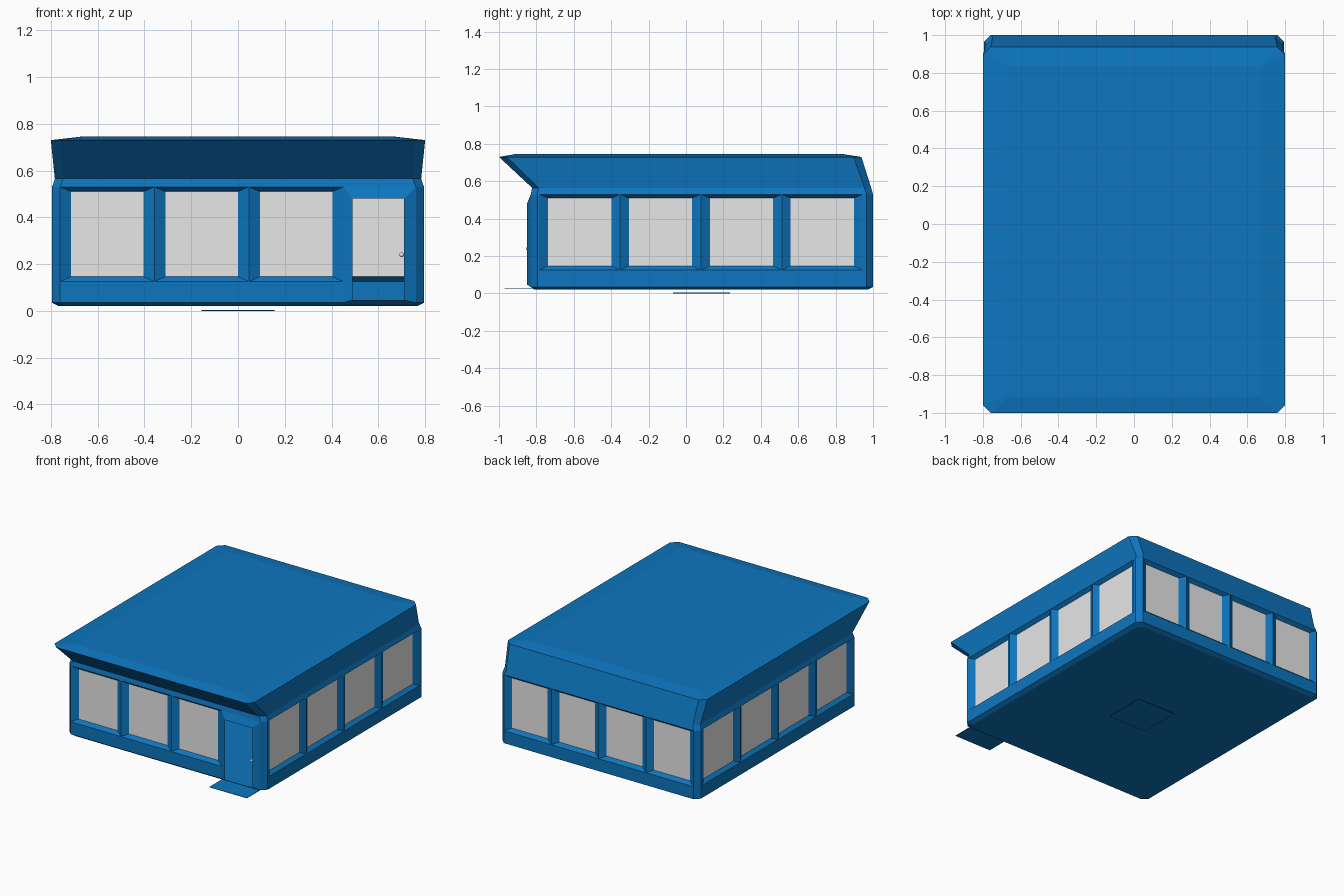
import bpy, bmesh
from mathutils import Vector

cube = bpy.data.objects.get("Cube")
if cube:
    bpy.data.objects.remove(cube, do_unlink=True)


def make_material(name, rgb):
    mat = bpy.data.materials.new(name)
    mat.use_nodes = True
    mat.diffuse_color = (*rgb, 1)
    mat.node_tree.nodes["Principled BSDF"].inputs["Base Color"].default_value = (*rgb, 1)
    return mat


BLUE = make_material("blue paint", (0.004, 0.18, 0.52))
GREY = make_material("pale grey glass", (0.8, 0.8, 0.8))


def finish(bm, name, mat):
    bmesh.ops.remove_doubles(bm, verts=bm.verts, dist=0.0005)
    mesh = bpy.data.meshes.new(name)
    bm.to_mesh(mesh)
    bm.free()
    mesh.materials.append(mat)
    obj = bpy.data.objects.new(name, mesh)
    bpy.context.scene.collection.objects.link(obj)
    return obj


def face(bm, points):
    return bm.faces.new([bm.verts.new(p) for p in points])


def ring(x, front, back, z, c=0.035):
    """Rectangle with cut corners, starting along the front edge."""
    return [Vector(p) for p in (
        (-x + c, front, z), (x - c, front, z), (x, front + c, z), (x, back - c, z),
        (x - c, back, z), (-x + c, back, z), (-x, back - c, z), (-x, front + c, z))]


def loft(bm, low, high, sides=range(8)):
    for i in sides:
        j = (i + 1) % 8
        face(bm, (low[i], low[j], high[j], high[i]))


HALF, FRONT, BACK = 0.795, -0.83, 1.0
BASE, SILL, HEAD = 0.035, 0.125, 0.53
under = ring(0.765, -0.81, 0.97, 0.02)
foot = ring(HALF, FRONT, BACK, BASE)
head = ring(HALF, FRONT, BACK, HEAD)
neck = ring(0.783, -0.823, 0.99, 0.565)
eave = ring(0.8, -1.0, 0.938, 0.73, 0.042)
crown = ring(0.67, -0.915, 0.84, 0.745, 0.01)

# Floor slab
bm = bmesh.new()
face(bm, reversed(under))
loft(bm, under, foot)
finish(bm, "floor_slab", BLUE)

# Flared roof with overhanging front
bm = bmesh.new()
loft(bm, head, neck)
loft(bm, neck, eave)
loft(bm, eave, crown)
face(bm, crown)
finish(bm, "roof", BLUE)

# Walls: corner strips first, then the four panelled sides
walls, glass = bmesh.new(), bmesh.new()
loft(walls, foot, head, (1, 3, 5, 7))


def frame_mapper(origin, along, out):
    """Map distance along a wall, height and outward offset to space."""
    o, a, n = Vector(origin), Vector(along), Vector(out)
    return lambda u, z, d=0: o + a * u + n * d + Vector((0, 0, z))


def rect(place, u0, u1, z0, z1, d=0):
    return [place(u0, z0, d), place(u1, z0, d), place(u1, z1, d), place(u0, z1, d)]


def bevel_frame(place, outer, inner, depth):
    a, b = rect(place, *outer), rect(place, *inner, depth)
    for i in range(4):
        j = (i + 1) % 4
        face(walls, (a[i], a[j], b[j], b[i]))
    return b


def window_wall(place, start, end, first, last, count):
    """Plain base strip with a row of recessed windows above it."""
    face(walls, rect(place, start, end, BASE, SILL))
    for u0, u1 in ((start, first), (last, end)):
        if u1 - u0 > 0.001:
            face(walls, rect(place, u0, u1, SILL, HEAD))
    step = (last - first) / count
    for k in range(count):
        u0, u1 = first + k * step, first + (k + 1) * step
        pane = bevel_frame(place, (u0, u1, SILL, HEAD),
                           (u0 + 0.047, u1 - 0.047, 0.147, 0.51), -0.025)
        face(glass, pane)


front = frame_mapper((0, FRONT, 0), (1, 0, 0), (0, -1, 0))
back = frame_mapper((0, BACK, 0), (-1, 0, 0), (0, 1, 0))
left = frame_mapper((HALF, 0, 0), (0, 1, 0), (1, 0, 0))
right = frame_mapper((-HALF, 0, 0), (0, -1, 0), (-1, 0, 0))
window_wall(front, -0.76, 0.45, -0.76, 0.45, 3)
window_wall(back, -0.76, 0.76, -0.76, 0.76, 4)
window_wall(left, -0.795, 0.965, -0.785, 0.945, 4)
window_wall(right, -0.965, 0.795, -0.945, 0.785, 4)

# Raised surround of the open doorway
bevel_frame(front, (0.45, 0.76, BASE, HEAD), (0.49, 0.71, 0.047, 0.48), 0.02)
finish(walls, "walls", BLUE)
finish(glass, "window_glass", GREY)


def plate(name, x0, x1, y0, y1, z0, z1):
    bm = bmesh.new()
    bmesh.ops.create_cube(bm, size=1)
    for v in bm.verts:
        v.co = (x1 if v.co.x > 0 else x0, y1 if v.co.y > 0 else y0, z1 if v.co.z > 0 else z0)
    finish(bm, name, BLUE)


# Door step and the small plate under the floor
plate("door_step", 0.45, 0.75, -0.97, -0.82, 0.027, 0.03)
plate("ground_plate", -0.155, 0.155, -0.07, 0.235, 0.0, 0.004)

# Door knob
bm = bmesh.new()
bmesh.ops.create_uvsphere(bm, u_segments=12, v_segments=8, radius=0.01)
bmesh.ops.translate(bm, verts=bm.verts, vec=(0.7, -0.845, 0.24))
knob = finish(bm, "door_knob", GREY)
knob.data.shade_smooth()
